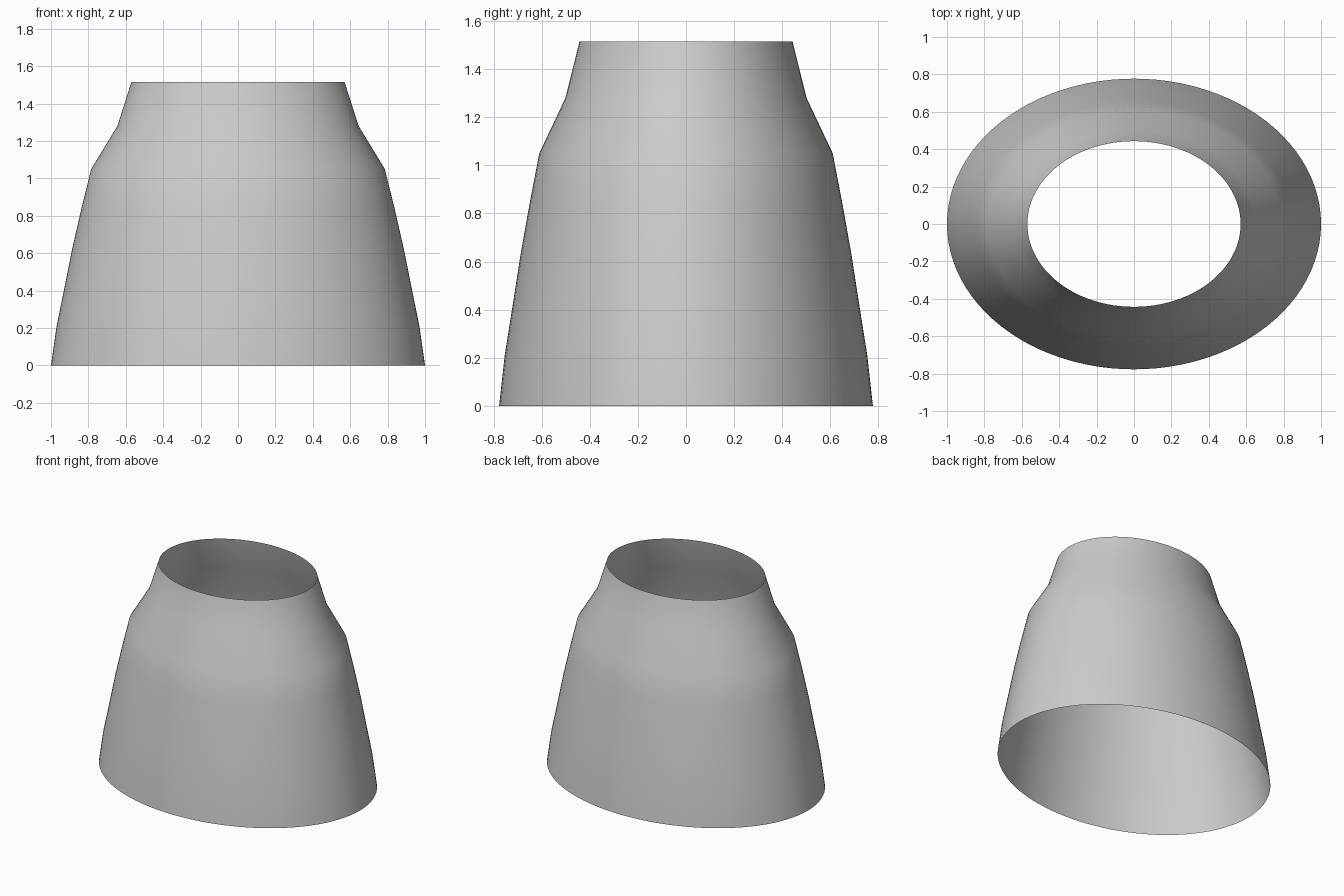
import bpy
import bmesh
from math import cos, sin, tau

cube = bpy.data.objects.get("Cube")
if cube:
    bpy.data.objects.remove(cube, do_unlink=True)

SIDES = 96
DEPTH_RATIO = 0.777

# Half width and height of each ring, from the wide base to the collar
PROFILE = [(1.0, 0.0), (0.97, 0.21), (0.927, 0.42), (0.885, 0.63),
           (0.837, 0.84), (0.785, 1.05), (0.645, 1.28), (0.57, 1.515)]

# Plain grey material
grey = bpy.data.materials.new("light_grey")
grey.use_nodes = True
colour = (0.6, 0.6, 0.6, 1.0)
grey.diffuse_color = colour
grey.node_tree.nodes["Principled BSDF"].inputs["Base Color"].default_value = colour


def ring(bm, half_width, height):
    """One oval ring of vertices."""
    return [bm.verts.new((half_width * cos(tau * i / SIDES),
                          half_width * DEPTH_RATIO * sin(tau * i / SIDES),
                          height)) for i in range(SIDES)]


# Open oval sleeve, lofted ring by ring
bm = bmesh.new()
rings = [ring(bm, w, h) for w, h in PROFILE]
for low, high in zip(rings, rings[1:]):
    for i in range(SIDES):
        j = (i + 1) % SIDES
        bm.faces.new((low[i], low[j], high[j], high[i])).smooth = True

mesh = bpy.data.meshes.new("tapered_sleeve")
bm.to_mesh(mesh)
bm.free()
mesh.materials.append(grey)
sleeve = bpy.data.objects.new("tapered_sleeve", mesh)
bpy.context.collection.objects.link(sleeve)
